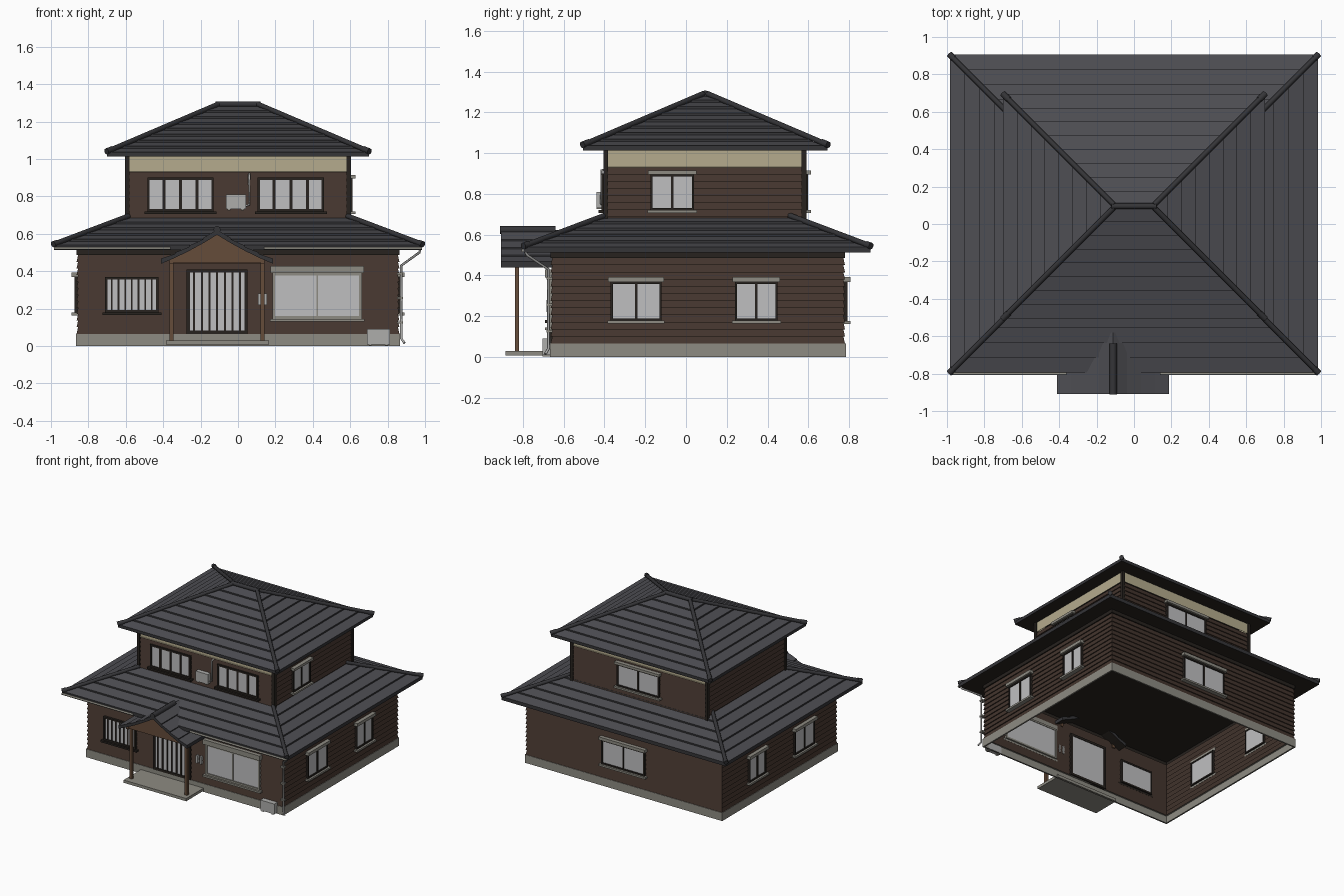
import bpy, bmesh
from mathutils import Vector

if "Cube" in bpy.data.objects:
    bpy.data.objects.remove(bpy.data.objects["Cube"], do_unlink=True)


def material(name, r, g, b):
    m = bpy.data.materials.new(name)
    m.use_nodes = True
    m.diffuse_color = (r, g, b, 1)
    node = next(n for n in m.node_tree.nodes if n.type == "BSDF_PRINCIPLED")
    node.inputs["Base Color"].default_value = (r, g, b, 1)
    node.inputs["Roughness"].default_value = 0.8
    return m


TILE = material("roof_tile", 0.075, 0.075, 0.085)
RIDGE = material("dark_tile_edge", 0.035, 0.035, 0.039)
SIDING = material("brown_siding", 0.058, 0.036, 0.027)
TRIM = material("dark_trim", 0.02, 0.016, 0.013)
CREAM = material("cream_plaster", 0.46, 0.41, 0.27)
STONE = material("grey_concrete", 0.27, 0.26, 0.225)
GLASS = material("pale_glass", 0.52, 0.52, 0.53)
WOOD = material("porch_wood", 0.13, 0.072, 0.042)
METAL = material("light_metal", 0.42, 0.42, 0.41)


def finish(name, bm, mats):
    bmesh.ops.recalc_face_normals(bm, faces=bm.faces)
    me = bpy.data.meshes.new(name)
    bm.to_mesh(me)
    bm.free()
    for m in mats:
        me.materials.append(m)
    ob = bpy.data.objects.new(name, me)
    bpy.context.collection.objects.link(ob)
    return ob


def boxes(name, items):
    """One object from boxes given as (x0, x1, y0, y1, z0, z1, material)."""
    bm = bmesh.new()
    mats = list(dict.fromkeys(i[6] for i in items))
    for x0, x1, y0, y1, z0, z1, mat in items:
        vs = bmesh.ops.create_cube(bm, size=1)["verts"]
        for v in vs:
            v.co = ((x0 + x1) / 2 + v.co.x * (x1 - x0),
                    (y0 + y1) / 2 + v.co.y * (y1 - y0),
                    (z0 + z1) / 2 + v.co.z * (z1 - z0))
        for f in {f for v in vs for f in v.link_faces}:
            f.material_index = mats.index(mat)
    return finish(name, bm, mats)


def loft(name, hx, hy, yc, profile, mats, caps=False):
    """Stack rectangles; profile holds (outward offset, height)."""
    bm = bmesh.new()
    rings = [[bm.verts.new((sx * (hx + o), yc + sy * (hy + o), z))
              for sx, sy in ((-1, -1), (1, -1), (1, 1), (-1, 1))] for o, z in profile]
    for a, b in zip(rings, rings[1:]):
        for i in range(4):
            j = (i + 1) % 4
            bm.faces.new((a[i], a[j], b[j], b[i]))
    if caps:
        bm.faces.new(rings[0])
        bm.faces.new(rings[-1])
    ob = finish(name, bm, mats)
    if len(mats) > 1:          # risers and underside by direction
        for p in ob.data.polygons:
            if p.normal.z < -0.5:
                p.material_index = 2
            elif p.normal.z < 0.5:
                p.material_index = 1
    return ob


def rod(name, points, radius, mat, sides=2):
    cu = bpy.data.curves.new(name, "CURVE")
    cu.dimensions = "3D"
    cu.bevel_depth = radius
    cu.bevel_resolution = sides
    cu.use_fill_caps = True
    sp = cu.splines.new("POLY")
    sp.points.add(len(points) - 1)
    for p, q in zip(sp.points, points):
        p.co = (*q, 1)
    cu.materials.append(mat)
    ob = bpy.data.objects.new(name, cu)
    bpy.context.collection.objects.link(ob)


# Walls: stone footing and clapboard siding, open underneath
LX, LY, LYC = 0.855, 0.714, 0.058
UX, UY, UYC = 0.592, 0.486, 0.0925


def siding(name, hx, hy, yc, z0, z1, n):
    h = (z1 - z0) / n
    prof = []
    for i in range(n):
        prof += [(0.008, z0 + i * h), (0, z0 + (i + 1) * h)]
    loft(name, hx, hy, yc, prof, [SIDING])


loft("footing", LX, LY, LYC, [(0, 0), (0.012, 0), (0.012, 0.065), (0, 0.065)], [STONE])
siding("lower_siding", LX, LY, LYC, 0.065, 0.485, 12)
loft("lower_eave_band", LX, LY, LYC, [(0, 0.485), (0.009, 0.485), (0.009, 0.515)], [TRIM])
siding("upper_siding", UX, UY, UYC, 0.55, 0.93, 11)
loft("cream_band", UX, UY, UYC, [(0.008, 0.93), (0.004, 0.932), (0.004, 1.015)], [CREAM])
boxes("upper_corner_posts", [
    (sx * UX - 0.012, sx * UX + 0.012, UYC + sy * UY - 0.012, UYC + sy * UY + 0.012, 0.6, 1.015, TRIM)
    for sx in (-1, 1) for sy in (-1, 1)])


# Hipped roofs: stepped tile courses, hip caps with end tiles
def hip_roof(name, hx, hy, yc, z0, z1, z2, run, n):
    prof = [(0, z0), (0, z1)]
    for i in range(n):
        t = (i + 1) / n
        prof.append((-run * t, z1 + (z2 - z1) * t - 0.012))
        if i < n - 1:
            prof.append((-run * t, z1 + (z2 - z1) * t))
    loft(name, hx, hy, yc, prof, [TILE, RIDGE, TRIM], True)
    for sx in (-1, 1):
        for sy in (-1, 1):
            a = Vector((sx * hx, yc + sy * hy, z1 + 0.004))
            b = Vector((sx * (hx - run), yc + sy * (hy - run), z2))
            rod(name + "_hip_cap", [a, b], 0.014, RIDGE)
            rod(name + "_hip_end", [a + Vector((sx, sy, 0)) * 0.003, a.lerp(b, 0.05)], 0.017, RIDGE)


hip_roof("lower_roof", 0.985, 0.85, 0.055, 0.512, 0.54, 0.695, 0.4, 5)
hip_roof("upper_roof", 0.7, 0.6, 0.095, 1.012, 1.036, 1.292, 0.592, 8)
rod("top_ridge", [(-0.12, 0.095, 1.292), (0.12, 0.095, 1.292)], 0.016, RIDGE)


# Windows and doors, described along a wall and outward from it
def on_wall(side, upper, u0, u1, o0, o1, z0, z1, mat):
    hx, hy, yc = (UX, UY, UYC) if upper else (LX, LY, LYC)
    if side in ("front", "back"):
        s = -1 if side == "front" else 1
        y = sorted((yc + s * (hy + o0), yc + s * (hy + o1)))
        return (u0, u1, *y, z0, z1, mat)
    s = 1 if side == "left" else -1
    x = sorted((s * (hx + o0), s * (hx + o1)))
    return (*x, u0, u1, z0, z1, mat)


def window(name, side, upper, u0, u1, z0, z1, bars=1, frame=TRIM, hood=None,
           sill=None, f=0.013, bar=0.012, glass=GLASS):
    def add(*a):
        parts.append(on_wall(side, upper, *a))
    parts = []
    add(u0 + f / 2, u1 - f / 2, -0.008, 0.012, z0 + f / 2, z1 - f / 2, glass)
    for a in (u0, u1 - f):
        add(a, a + f, -0.012, 0.02, z0, z1, frame)
    for a in (z0, z1 - f):
        add(u0 + f, u1 - f, -0.012, 0.02, a, a + f, frame)
    for i in range(bars):
        c = u0 + (u1 - u0) * (i + 1) / (bars + 1)
        add(c - bar / 2, c + bar / 2, 0.01, 0.018, z0 + f, z1 - f, frame)
    if hood:
        add(u0 - 0.012, u1 + 0.012, 0, 0.035, z1, z1 + hood, STONE)
    if sill:
        add(u0 - 0.015, u1 + 0.015, 0, 0.035, z0 - 0.014, z0, sill)
    boxes(name, parts)


for side in ("left", "right"):
    window(side + "_front_window", side, False, -0.37, -0.12, 0.178, 0.368, hood=0.024, sill=STONE, f=0.011)
    window(side + "_back_window", side, False, 0.24, 0.45, 0.178, 0.368, hood=0.024, sill=STONE, f=0.011)
window("back_window", "back", False, -0.19, 0.19, 0.175, 0.368, hood=0.024, sill=STONE, f=0.011)
window("upper_back_window", "back", True, -0.18, 0.19, 0.72, 0.895, hood=0.02, sill=STONE, f=0.011)
window("upper_left_window", "left", True, -0.175, 0.04, 0.72, 0.895, hood=0.02, sill=STONE, f=0.011)
window("upper_front_window_a", "front", True, -0.485, -0.13, 0.72, 0.9, bars=3, sill=TRIM, bar=0.016)
window("upper_front_window_b", "front", True, 0.105, 0.46, 0.72, 0.9, bars=3, sill=TRIM, bar=0.016)
window("lattice_window", "front", False, -0.71, -0.425, 0.18, 0.368, bars=7, sill=TRIM, bar=0.009)
window("front_door", "front", False, -0.275, 0.052, 0.065, 0.41, bars=7, f=0.018, bar=0.011)
window("picture_window", "front", False, 0.185, 0.662, 0.145, 0.39, bars=1, frame=STONE, hood=0.038,
       sill=STONE, f=0.014, bar=0.006)

# Porch: slab, posts, beams, gable and curved tiled roof
PX = -0.112
boxes("porch_slab", [(-0.385, 0.165, -0.885, -0.66, 0.008, 0.03, STONE)])
boxes("porch_frame", [p for s in (-1, 1) for p in (
    (PX + s * 0.243 - 0.011, PX + s * 0.243 + 0.011, -0.84, -0.818, 0.03, 0.45, WOOD),
    (PX + s * 0.243 - 0.011, PX + s * 0.243 + 0.011, -0.88, -0.65, 0.44, 0.465, WOOD))]
    + [(PX - 0.25, PX + 0.25, -0.84, -0.818, 0.44, 0.462, WOOD)])


def prism(name, pts, y0, y1, mats):
    bm = bmesh.new()
    face = bm.faces.new([bm.verts.new((x, y0, z)) for x, z in pts])
    new = bmesh.ops.extrude_face_region(bm, geom=[face])["geom"]
    for v in new:
        if isinstance(v, bmesh.types.BMVert):
            v.co.y = y1
    return finish(name, bm, mats)


def porch_z(t):
    return 0.622 - 0.19 * t + 0.035 * t * t


half = []
for i in range(4):             # stepped courses from ridge to eave
    a, b = i / 4, (i + 1) / 4
    half += [(0.3 * a, porch_z(a) - (0.007 if i else 0)), (0.3 * b, porch_z(b))]
under = [(0.3 * t, porch_z(t) - 0.028) for t in (1, 0.75, 0.5, 0.25, 0)]
right_side = [(PX + x, z) for x, z in half + under]
left_side = [(PX - x, z) for x, z in half + under]
for n, pts in (("porch_roof_right", right_side), ("porch_roof_left", left_side)):
    ob = prism(n, pts, -0.908, -0.58, [TILE, RIDGE, TRIM])
    for p in ob.data.polygons:
        p.material_index = 2 if p.normal.z < -0.5 else 1 if abs(p.normal.z) < 0.3 else 0
gable = [(0.3 * t, porch_z(t) - 0.025) for t in (0.84, 0.5, 0)]
prism("porch_gable", [(PX + 0.25, 0.445)] + [(PX + x, z) for x, z in gable]
      + [(PX - x, z) for x, z in gable[1::-1]] + [(PX - 0.25, 0.445)], -0.875, -0.86, [WOOD])
rod("porch_ridge", [(PX, -0.912, 0.622), (PX, -0.64, 0.622)], 0.02, RIDGE)

# Gutter and downpipe
for n, x0, x1 in (("gutter_a", -0.985, -0.36), ("gutter_b", 0.14, 0.985)):
    rod(n, [(x0, -0.8, 0.522), (x1, -0.8, 0.522)], 0.008, STONE, 1)
rod("downpipe", [(0.975, -0.79, 0.52), (0.97, -0.78, 0.5), (0.873, -0.675, 0.43),
                 (0.873, -0.675, 0.04), (0.89, -0.69, 0.015)], 0.007, METAL, 1)
boxes("pipe_brackets", [(0.85, 0.882, -0.684, -0.655, z, z + 0.012, STONE) for z in (0.12, 0.25, 0.38)])


# Air conditioners with a fan ring, their pipe, and the entry panel
def cooler(name, x0, x1, y0, y1, z0, z1):
    boxes(name, [(x0, x1, y0, y1, z0 + 0.006, z1, METAL)]
          + [(x, x + 0.015, y0, y1, z0, z0 + 0.006, STONE) for x in (x0 + 0.01, x1 - 0.025)])


cooler("ground_cooler", 0.69, 0.812, -0.705, -0.665, 0.003, 0.09)
cooler("upper_cooler", -0.065, 0.042, -0.438, -0.405, 0.725, 0.81)
rod("cooler_pipe", [(0.04, -0.415, 0.75), (0.06, -0.415, 0.755), (0.06, -0.415, 0.915),
                    (0.06, -0.39, 0.92)], 0.006, METAL, 1)
boxes("entry_panel", [(0.108, 0.122, -0.685, -0.655, 0.22, 0.28, METAL),
                      (0.142, 0.154, -0.685, -0.655, 0.22, 0.28, METAL)])
